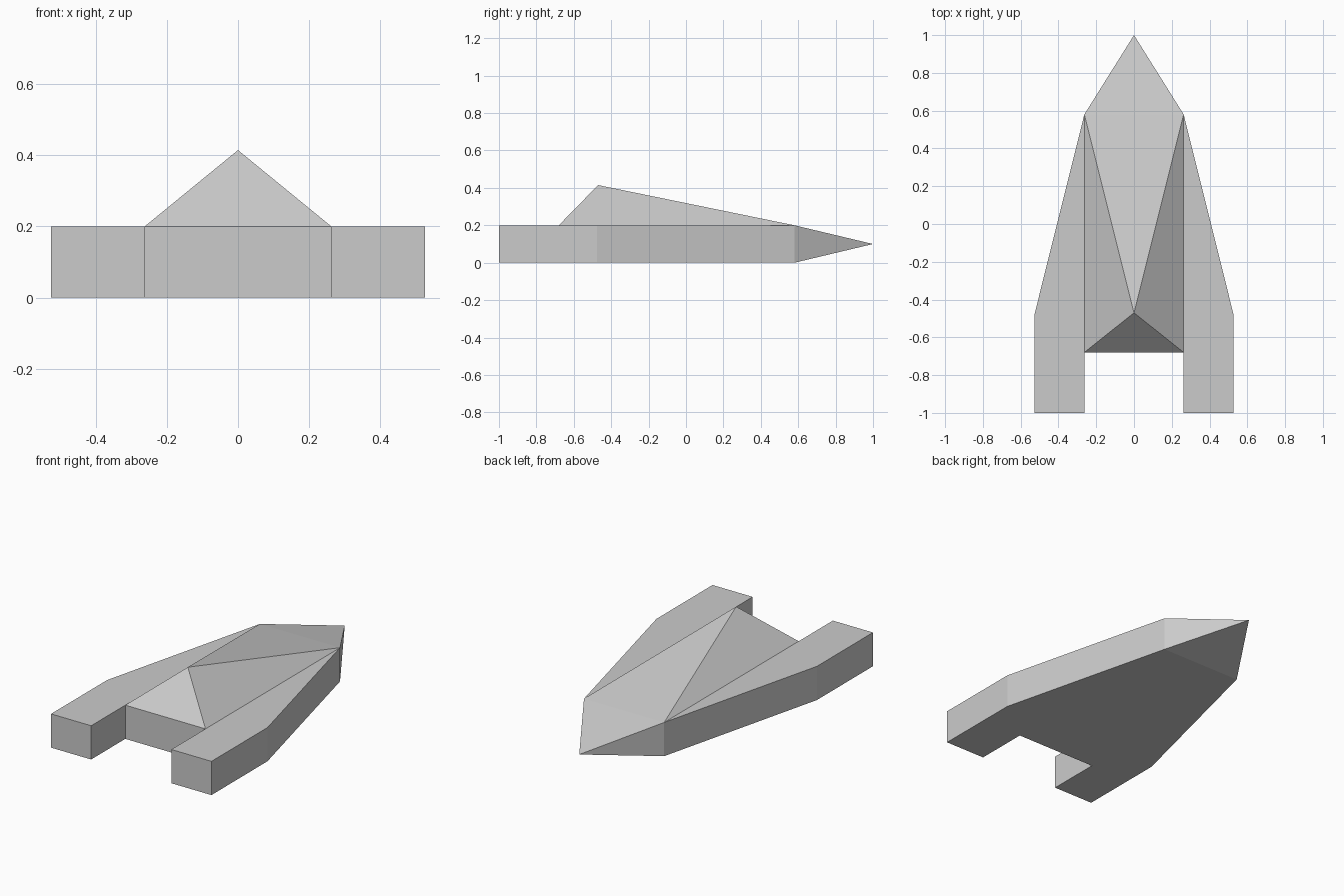
import bpy

if "Cube" in bpy.data.objects:
    bpy.data.objects.remove(bpy.data.objects["Cube"])

H = 0.2        # hull thickness
W = 0.263      # half width of the central body
FRONT = 0.58   # where the nose starts
REAR = -0.68   # rear wall between the side pods

grey = bpy.data.materials.new("hull grey")
grey.diffuse_color = (0.6, 0.6, 0.6, 1)
grey.use_nodes = True
grey.node_tree.nodes["Principled BSDF"].inputs["Base Color"].default_value = grey.diffuse_color


def make(name, verts, faces, mirror=False):
    """Flat-shaded mesh object, optionally mirrored across x."""
    mesh = bpy.data.meshes.new(name)
    mesh.from_pydata(verts, [], faces)
    mesh.materials.append(grey)
    obj = bpy.data.objects.new(name, mesh)
    bpy.context.collection.objects.link(obj)
    if mirror:
        mod = obj.modifiers.new("mirror", 'MIRROR')
        mod.use_mirror_merge = False
    return obj


# Side pods: extruded outline, open only where it joins the central body
outline = [(W, REAR), (W, -1), (0.526, -1), (0.526, -0.475), (W, FRONT)]
n = len(outline)
pod_verts = [(x, y, z) for z in (0, H) for x, y in outline]
pod_faces = [tuple(reversed(range(n))), tuple(range(n, 2 * n))]
pod_faces += [(i, i + 1, i + 1 + n, i + n) for i in range(n - 1)]
make("side_pods", pod_verts, pod_faces, mirror=True)

# Central body: belly and rear wall
make("central_body",
     [(-W, REAR, 0), (W, REAR, 0), (W, FRONT, 0), (-W, FRONT, 0),
      (-W, REAR, H), (W, REAR, H)],
     [(3, 2, 1, 0), (0, 1, 5, 4)])

# Nose: wedge tapering to a point
make("nose",
     [(-W, FRONT, 0), (W, FRONT, 0), (W, FRONT, H), (-W, FRONT, H), (0, 1, H / 2)],
     [(0, 4, 1), (1, 4, 2), (2, 4, 3), (3, 4, 0)])

# Canopy: four-sided pyramid with its peak near the rear
make("canopy",
     [(-W, REAR, H), (W, REAR, H), (W, FRONT, H), (-W, FRONT, H), (0, -0.47, 0.415)],
     [(0, 1, 4), (1, 2, 4), (2, 3, 4), (3, 0, 4)])
